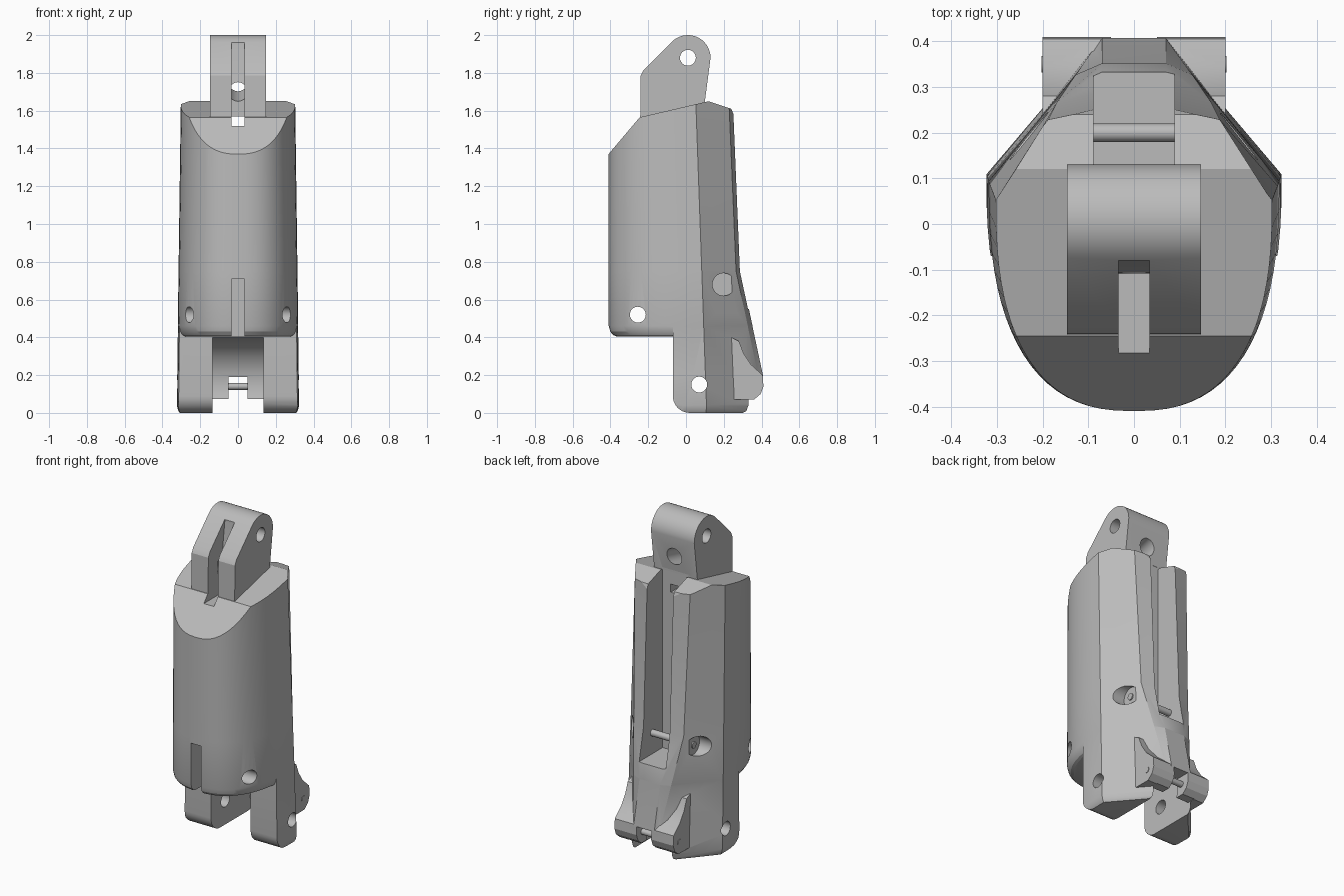
import bpy, bmesh, math
from mathutils import Vector

cube = bpy.data.objects.get("Cube")
if cube:
    bpy.data.objects.remove(cube, do_unlink=True)

grey = bpy.data.materials.new("plain_grey")
grey.use_nodes = True
grey.diffuse_color = (0.5, 0.5, 0.5, 1)
grey.node_tree.nodes["Principled BSDF"].inputs["Base Color"].default_value = (0.5, 0.5, 0.5, 1)


def make(name, bm):
    bmesh.ops.recalc_face_normals(bm, faces=bm.faces)
    mesh = bpy.data.meshes.new(name)
    bm.to_mesh(mesh)
    bm.free()
    mesh.materials.append(grey)
    obj = bpy.data.objects.new(name, mesh)
    bpy.context.collection.objects.link(obj)
    return obj


def loft(name, rings):
    bm = bmesh.new()
    loops = [[bm.verts.new(p) for p in ring] for ring in rings]
    n = len(loops[0])
    for a, b in zip(loops, loops[1:]):
        for i in range(n):
            j = (i + 1) % n
            bm.faces.new((a[i], a[j], b[j], b[i]))
    bm.faces.new(loops[0])
    bm.faces.new(loops[-1])
    return make(name, bm)


def prism(name, profile, x0, x1):
    """Side profile (y, z) extruded across x."""
    return loft(name, [[(x, y, z) for y, z in profile] for x in (x0, x1)])


def box(name, x, y0, y1, z0, z1):
    return prism(name, [(y0, z0), (y1, z0), (y1, z1), (y0, z1)], -x, x)


def arc(cy, cz, r, a0, a1, n=16):
    angles = [math.radians(a0 + (a1 - a0) * i / n) for i in range(n + 1)]
    return [(cy + r * math.cos(a), cz + r * math.sin(a)) for a in angles]


def rod(name, y, z, r, x0, x1):
    return prism(name, arc(y, z, r, 0, 348.75, 31), x0, x1)


def combine(target, tool, operation):
    mod = target.modifiers.new("cut", 'BOOLEAN')
    mod.operation = operation
    mod.solver = 'EXACT'
    mod.object = tool
    dg = bpy.context.evaluated_depsgraph_get()
    result = bpy.data.meshes.new_from_object(target.evaluated_get(dg))
    target.modifiers.clear()
    target.data = result
    bpy.data.objects.remove(tool, do_unlink=True)


def mix(z, table):
    for (z0, a), (z1, b) in zip(table, table[1:]):
        if z <= z1:
            t = (z - z0) / (z1 - z0)
            return a + (b - a) * t
    return table[-1][1]


def section(z, scale=1.0):
    """Rounded front, angled flanks, and a back panel that narrows downward."""
    half = mix(z, [(0, 0.325), (1.7, 0.302)])
    crease = mix(z, [(0, 0.11), (1.7, 0.05)])
    back = mix(z, [(0, 0.41), (0.2, 0.408), (0.75, 0.29), (1.7, 0.25)])
    panel = mix(z, [(0, 0.09), (0.2, 0.09), (0.75, 0.17), (1.7, 0.19)])
    pts = []
    for i in range(41):
        a = math.pi * i / 40
        c, s = math.cos(a), math.sin(a)
        x = math.copysign(abs(c) ** 0.8, c) * half
        pts.append((x, crease - (0.41 + crease) * max(s, 0) ** 0.8))
    pts += [(-panel, back - 0.025), (-0.07, back), (0.07, back), (panel, back - 0.025)]
    return [(x * scale, y * scale, z) for x, y in pts]


# Main shell with rounded lower rim and sloping top
body = loft("finger_segment", [section(z, s) for z, s in (
    (0.405, 0.9), (0.412, 0.945), (0.43, 0.98), (0.46, 1.0), (0.75, 1.0), (1.7, 1.0))])
combine(body, prism("shell_side", [
    (-0.6, 0.3), (0.6, 0.3), (0.6, 1.0), (0.256, 1.57), (0.24, 1.61), (0.12, 1.65),
    (-0.245, 1.565), (-0.41, 1.37), (-0.6, 1.145)], -1, 1), 'INTERSECT')

# Lower cheeks
cheeks = loft("cheeks", [section(z, s) for z, s in (
    (0, 0.95), (0.012, 0.975), (0.04, 0.998), (0.2, 0.998), (0.46, 0.998), (0.75, 0.998))])
combine(cheeks, prism("cheek_side", arc(0.02, 0.09, 0.09, 180, 270, 8) + [
    (0.30, 0), (0.345, 0.02), (0.36, 0.07), (0.41, 0.14), (0.6, 0.3), (0.6, 0.65),
    (-0.07, 0.65)], -1, 1), 'INTERSECT')
combine(body, cheeks, 'UNION')

# Upper knuckle
combine(body, prism("knuckle", [(0.1, 1.5), (0.1, 1.65)]
        + arc(0.01, 1.88, 0.12, 0, 135)
        + [(-0.225, 1.815), (-0.24, 1.785), (-0.243, 1.5)], -0.147, 0.147), 'UNION')

# Rear lugs
for side in (-1, 1):
    combine(body, prism("lug", [(0.2, 0.07), (0.36, 0.07), (0.395, 0.1), (0.41, 0.14),
            (0.406, 0.2), (0.345, 0.255), (0.305, 0.315), (0.28, 0.38), (0.2, 0.42)],
            side * 0.05, side * 0.2), 'UNION')

# Openings: hinge gap, pin notch, rear channel, cord slots
cutters = [
    prism("hinge_gap", [(-0.6, -0.1), (0.6, -0.1), (0.6, 0.07)]
          + arc(0.07, 0.15, 0.25, -18, 90) + [(-0.6, 0.4)], -0.135, 0.135),
    box("pin_notch", 0.05, 0.2, 0.6, 0.0, 0.19),
    box("rear_channel", 0.089, 0.1, 0.6, 0.55, 1.66),
    box("front_slot", 0.034, -0.6, -0.18, 0.3, 0.71),
    prism("knuckle_slot", [(-0.6, 1.52), (-0.11, 1.52), (-0.11, 1.72), (-0.08, 1.945),
                           (-0.08, 2.1), (-0.6, 2.1)], -0.034, 0.034),
    box("cord_passage", 0.034, -0.2, 0.2, 1.52, 1.57),
    # Cross holes and recessed pin seats
    rod("hinge_hole", 0.07, 0.15, 0.042, -1, 1),
    rod("front_hole", -0.255, 0.52, 0.042, -1, 1),
    rod("knuckle_hole", 0.01, 1.88, 0.042, -1, 1),
    rod("seat_right", 0.2, 0.68, 0.06, -1, -0.19),
    rod("seat_left", 0.2, 0.68, 0.06, 0.19, 1),
]
# Tilted cord hole through the back of the knuckle
ends = []
for y, z in ((0.2, 1.775), (-0.15, 1.69)):
    ends.append([(px, y, z + pz) for px, pz in arc(0, 0, 0.05, 0, 348.75, 31)])
cutters.append(loft("cord_hole", ends))
for cutter in cutters:
    combine(body, cutter, 'DIFFERENCE')

# Pins
parts = [body,
         rod("channel_pin", 0.2, 0.68, 0.02, -0.197, 0.197),
         rod("lug_pin", 0.35, 0.14, 0.018, -0.203, 0.203)]

for obj in parts:
    bpy.ops.object.select_all(action='DESELECT')
    obj.select_set(True)
    bpy.context.view_layer.objects.active = obj
    bpy.ops.object.shade_smooth_by_angle(angle=math.radians(22))
